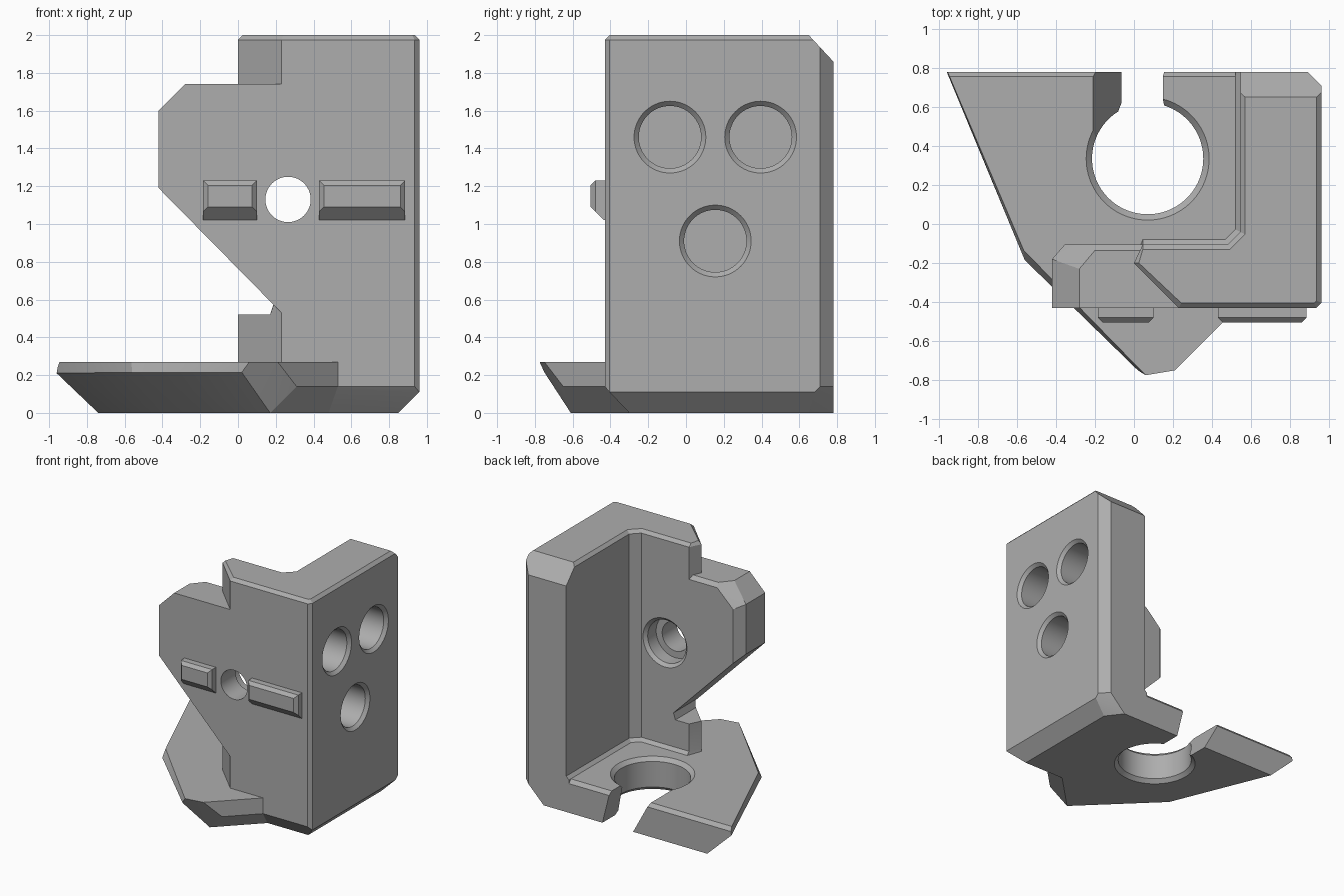
import bpy, bmesh, math
from mathutils import Vector

if "Cube" in bpy.data.objects:
    bpy.data.objects.remove(bpy.data.objects["Cube"])

GREY = (0.42, 0.42, 0.42, 1)
mat = bpy.data.materials.new("plain grey")
mat.use_nodes = True
mat.diffuse_color = GREY
mat.node_tree.nodes["Principled BSDF"].inputs["Base Color"].default_value = GREY


def finish(name, bm):
    bmesh.ops.recalc_face_normals(bm, faces=bm.faces)
    mesh = bpy.data.meshes.new(name)
    bm.to_mesh(mesh)
    bm.free()
    mesh.materials.append(mat)
    ob = bpy.data.objects.new(name, mesh)
    bpy.context.collection.objects.link(ob)
    return ob


def hull(name, points):
    """Convex solid around the points."""
    bm = bmesh.new()
    verts = [bm.verts.new(p) for p in points]
    res = bmesh.ops.convex_hull(bm, input=verts)
    loose = [g for g in res["geom_interior"] + res["geom_unused"]
             if isinstance(g, bmesh.types.BMVert)]
    bmesh.ops.delete(bm, geom=list(set(loose)), context="VERTS")
    bmesh.ops.dissolve_limit(bm, angle_limit=0.01, verts=bm.verts, edges=bm.edges)
    return finish(name, bm)


def loft(name, rings):
    """Solid through matching closed rings."""
    bm = bmesh.new()
    rows = [[bm.verts.new(p) for p in ring] for ring in rings]
    n = len(rows[0])
    for a, b in zip(rows, rows[1:]):
        for i in range(n):
            j = (i + 1) % n
            bm.faces.new((a[i], a[j], b[j], b[i]))
    bm.faces.new(rows[0])
    bm.faces.new(rows[-1])
    return finish(name, bm)


def lathe(name, centre, axis, profile, n=64):
    """Round solid; profile holds (distance along axis, radius)."""
    axis = Vector(axis)
    u = axis.orthogonal().normalized()
    v = axis.cross(u)
    angles = [math.tau * i / n for i in range(n)]
    return loft(name, [[Vector(centre) + axis * t + (u * math.cos(a) + v * math.sin(a)) * r
                        for a in angles] for t, r in profile])


def combine(target, other, op):
    mod = target.modifiers.new(op, "BOOLEAN")
    mod.operation, mod.object, mod.solver = op, other, "EXACT"
    bpy.context.view_layer.objects.active = target
    bpy.ops.object.modifier_apply(modifier=mod.name)
    bpy.data.objects.remove(other)


# upright L-shaped column: o insets the outer edges, i the inner edges
def footprint(z, o, i):
    plan = [(o, -0.2), (0.23 + o / 2, -0.43 + o), (0.935 - o / 2, -0.43 + o),
            (0.96 - o, -0.405 + o / 2), (0.96 - o, 0.71), (0.89, 0.78),
            (0.545 + i, 0.78), (0.545 + i, -0.04 - i / 2),
            (0.48 + i / 2, -0.105 - i), (0.045, -0.105 - i)]
    return [(x, y, z) for x, y in plan]


bracket = loft("bracket", [footprint(*level) for level in (
    (0.14, 0, -0.025), (0.27, 0, -0.025), (0.295, 0, 0), (1.975, 0, 0), (2, 0.025, 0.025))])

# rear top slope and the notch under the wing
combine(bracket, hull("rear_slope", [(x, y, z) for x in (0.4, 1.1) for y, z in (
    (0.65, 2), (0.78, 1.86), (0.9, 1.86), (0.9, 2.1), (0.65, 2.1))]), "DIFFERENCE")
combine(bracket, hull("notch", [(x, y, z) for y in (-0.6, 0.1) for x, z in (
    (-0.1, 0.52), (0.17, 0.52), (0.19, 0.58), (-0.1, 0.87))]), "DIFFERENCE")

# wing: front plate reaching left
wing = [(x, -0.43, z) for x, z in ((-0.42, 1.19), (-0.42, 1.6), (-0.28, 1.74),
                                  (0.5, 1.74), (0.5, 0.52), (0.24, 0.52))]
wing += [(-0.42, -0.18, 1.19), (-0.42, -0.18, 1.6), (-0.28, -0.23, 1.74),
         (-0.2, -0.135, 1.74), (0.5, -0.135, 1.74)]
wing += [(x, -0.105, z) for x, z in ((-0.355, 1.125), (-0.355, 1.57), (-0.21, 1.71),
                                    (0.5, 1.71), (0.5, 0.52), (0.24, 0.52))]
combine(bracket, hull("wing", wing), "UNION")

# base: block under the column and the pointed tongue
combine(bracket, hull("base_block", [
    (0.2, -0.3, 0), (0.85, -0.3, 0), (0.85, 0.65, 0), (0.75, 0.78, 0), (0.2, 0.78, 0),
    (0.96, -0.405, 0.11), (0.96, 0.68, 0.11), (0.96, 0.71, 0.14), (0.89, 0.78, 0.14),
    (0.3, -0.43, 0.14), (0.935, -0.43, 0.14), (0.3, -0.43, 0.27), (0.935, -0.43, 0.27),
    (0.96, -0.405, 0.27), (0.96, 0.71, 0.27), (0.89, 0.78, 0.24), (0.89, 0.755, 0.27),
    (0.2, 0.78, 0.24), (0.2, 0.755, 0.27)]), "UNION")
combine(bracket, hull("tongue", [
    (-0.945, 0.755, 0.27), (-0.565, -0.135, 0.27), (0.06, -0.775, 0.27), (0.21, -0.75, 0.27),
    (0.53, -0.43, 0.27), (0.6, 0.755, 0.27), (-0.955, 0.78, 0.24), (0.6, 0.78, 0.24),
    (-0.96, 0.78, 0.21), (-0.56, -0.185, 0.215), (0.02, -0.75, 0.215),
    (0.31, -0.65, 0.14), (0.53, -0.43, 0.14),
    (-0.74, 0.78, 0), (-0.4, -0.05, 0), (0.17, -0.61, 0), (0.48, -0.3, 0), (0.6, 0.78, 0)]), "UNION")

# front locating keys
for x0, x1 in ((-0.185, 0.1), (0.43, 0.885)):
    key = []
    for y, z0, z1, d in ((-0.4, 1.02, 1.23, 0), (-0.435, 1.02, 1.23, 0),
                         (-0.48, 1.065, 1.23, 0), (-0.505, 1.09, 1.205, 0.025)):
        key += [(x, y, z) for x in (x0 + d, x1 - d) for z in (z0, z1)]
    combine(bracket, hull("key", key), "UNION")

# large bore with slanted slot to the rear
combine(bracket, lathe("bore", (0.07, 0.335, 0), (0, 0, 1), (
    (-0.03, 0.345), (0.03, 0.285), (0.24, 0.285), (0.3, 0.345)), 96), "DIFFERENCE")
combine(bracket, hull("slot", [(x, y, z) for y in (0.42, 0.9) for x, z in (
    (-0.01, -0.1), (0.24, -0.1), (-0.15, 0.235), (0.085, 0.245),
    (-0.23, 0.305), (0.14, 0.3))]), "DIFFERENCE")

# screw hole with recess behind
combine(bracket, lathe("screw_hole", (0.265, 0, 1.13), (0, -1, 0), (
    (0.08, 0.225), (0.13, 0.175), (0.24, 0.175), (0.24, 0.12), (0.6, 0.12))), "DIFFERENCE")

# blind round pockets in the side wall
for y, z in ((-0.085, 1.46), (0.395, 1.46), (0.155, 0.91)):
    combine(bracket, lathe("pocket", (0.96, y, z), (1, 0, 0), (
        (-0.33, 0.165), (-0.025, 0.165), (0.025, 0.215))), "DIFFERENCE")

bpy.ops.object.select_all(action="DESELECT")
bracket.select_set(True)
bpy.context.view_layer.objects.active = bracket
bpy.ops.object.shade_smooth_by_angle(angle=math.radians(20))
